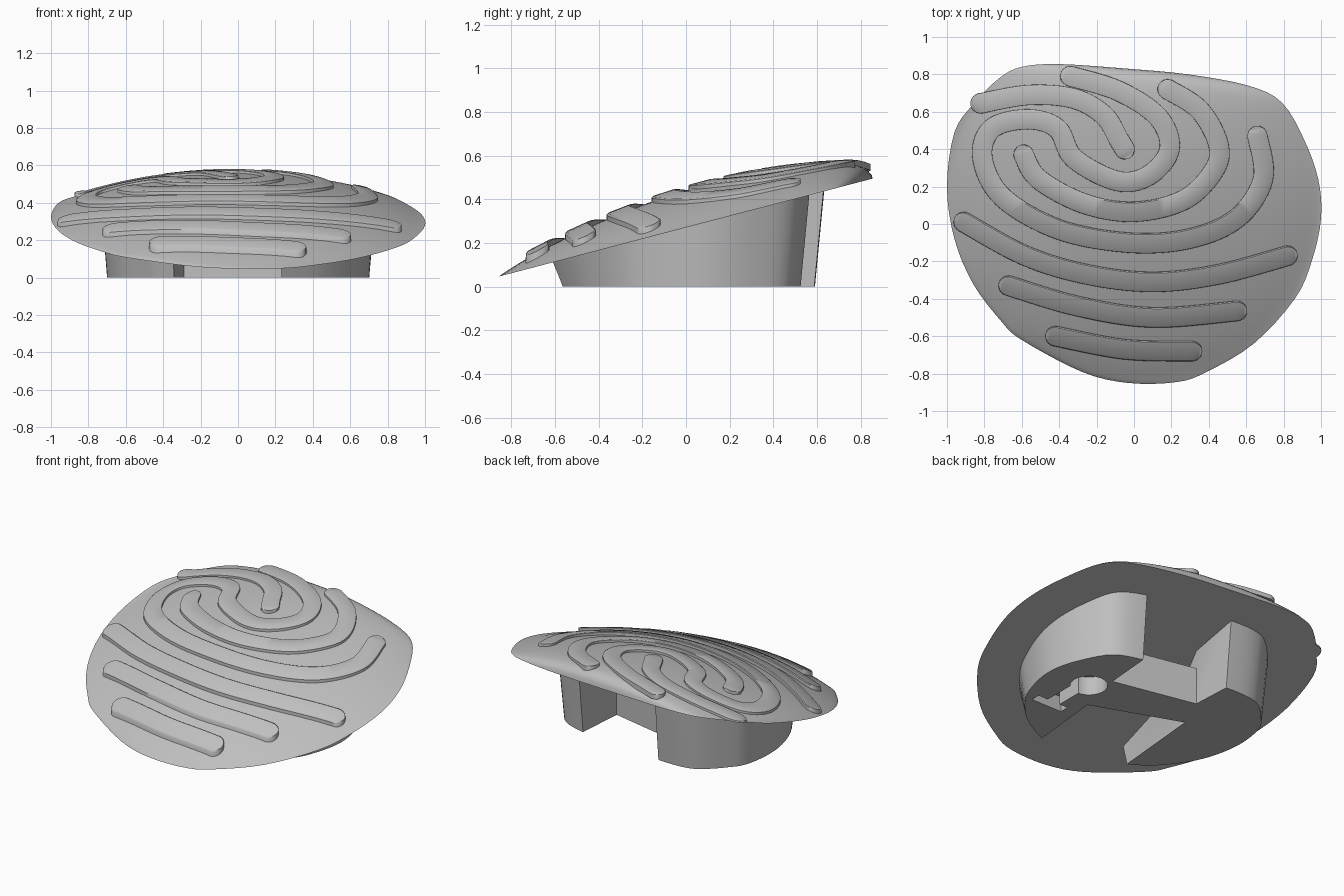
import bpy
import bmesh
import math
from mathutils import Vector

if "Cube" in bpy.data.objects:
    bpy.data.objects.remove(bpy.data.objects["Cube"])

grey = bpy.data.materials.new("plain_grey")
grey.use_nodes = True
grey.diffuse_color = (0.52, 0.52, 0.52, 1)
grey.node_tree.nodes["Principled BSDF"].inputs["Base Color"].default_value = grey.diffuse_color


def loft(name, rings):
    """Skin a list of equal rings and cap both ends."""
    bm = bmesh.new()
    rows = [[bm.verts.new(p) for p in ring] for ring in rings]
    count = len(rows[0])
    for low, high in zip(rows, rows[1:]):
        for i in range(count):
            j = (i + 1) % count
            bm.faces.new((low[i], low[j], high[j], high[i]))
    bm.faces.new(rows[0][::-1])
    bm.faces.new(rows[-1])
    bmesh.ops.remove_doubles(bm, verts=bm.verts, dist=0.0005)
    bmesh.ops.recalc_face_normals(bm, faces=bm.faces)
    mesh = bpy.data.meshes.new(name)
    bm.to_mesh(mesh)
    bm.free()
    obj = bpy.data.objects.new(name, mesh)
    bpy.context.collection.objects.link(obj)
    mesh.materials.append(grey)
    return obj


def smooth(obj, degrees):
    bpy.ops.object.select_all(action="DESELECT")
    obj.select_set(True)
    bpy.context.view_layer.objects.active = obj
    bpy.ops.object.shade_smooth_by_angle(angle=math.radians(degrees))


def spline(points, steps, closed=False):
    """Smooth curve through flat points."""
    pts = [Vector(p) for p in points]
    n = len(pts)
    if closed:
        def get(i):
            return pts[i % n]
    else:
        def get(i):
            return pts[max(0, min(n - 1, i))]
    result = []
    for i in range(n if closed else n - 1):
        a, b, c, d = (get(i + k) for k in (-1, 0, 1, 2))
        for s in range(steps):
            t = s / steps
            result.append(b + (c - a) * t / 2 + (a * 2 - b * 5 + c * 4 - d) * t * t / 2
                          + (b * 3 - a - c * 3 + d) * t ** 3 / 2)
    return result if closed else result + [pts[-1]]


def under(y):
    """Height of the tilted flat underside."""
    return 0.271 + 0.262 * y


def dome(x, y):
    """Height of the domed top above the underside."""
    return max(0, 0.172 * (1 - x * x - (y - 0.11) ** 2))


# Shared outline of the pad and its foot
outline = spline([
    (-1, 0.2), (-0.96, -0.08), (-0.86, -0.32), (-0.71, -0.52), (-0.6, -0.62),
    (-0.28, -0.79), (-0.03, -0.85), (0.23, -0.845), (0.39, -0.79), (0.64, -0.64),
    (0.86, -0.4), (0.95, -0.2), (1, 0.03), (0.985, 0.24), (0.91, 0.45),
    (0.79, 0.65), (0.61, 0.74), (0.29, 0.8), (-0.03, 0.83), (-0.4, 0.855),
    (-0.6, 0.84), (-0.72, 0.78), (-0.86, 0.64), (-0.96, 0.49)], 4, True)

# Domed pad with a soft back edge
centre = Vector((0, 0.12))
levels = [1, 0.993, 0.98, 0.96, 0.93] + [0.9 - 0.08 * i for i in range(11)] + [0.02]
pad_rings = []
for t in levels:
    ring = []
    for p in outline:
        q = centre + (p - centre) * t
        ring.append((q.x, q.y, under(q.y) + dome(q.x, q.y) * math.sqrt(1 - t ** 18)))
    pad_rings.append(ring)
smooth(loft("pad", pad_rings), 40)

# Raised winding ridges
paths = {
    "front_ridge": [(-0.42, -0.6), (-0.05, -0.67), (0.31, -0.68)],
    "second_ridge": [(-0.67, -0.33), (-0.3, -0.44), (0.1, -0.5), (0.55, -0.465)],
    "third_ridge": [(-0.91, 0.01), (-0.58, -0.17), (-0.25, -0.27), (0.1, -0.31),
                    (0.45, -0.27), (0.82, -0.17)],
    "winding_ridge": [(0.66, 0.47), (0.69, 0.24), (0.55, 0.03), (0.29, -0.08),
                      (-0.03, -0.1), (-0.4, -0.03), (-0.7, 0.14), (-0.81, 0.35),
                      (-0.76, 0.51), (-0.57, 0.56), (-0.41, 0.51), (-0.32, 0.35),
                      (-0.09, 0.23), (0.08, 0.26), (0.19, 0.4), (0.13, 0.57),
                      (-0.08, 0.71), (-0.34, 0.79)],
    "hook_ridge": [(-0.59, 0.37), (-0.51, 0.24), (-0.27, 0.11), (0, 0.065),
                   (0.27, 0.13), (0.43, 0.29), (0.45, 0.43), (0.35, 0.61), (0.18, 0.72)],
    "back_ridge": [(-0.82, 0.645), (-0.56, 0.69), (-0.32, 0.67), (-0.16, 0.58),
                   (-0.08, 0.45), (-0.05, 0.4)],
}
half = 0.055
section = [(-1, None), (-0.97, 0.8), (-0.85, 1), (0.85, 1), (0.97, 0.8), (1, None)]


def ridge(name, points):
    line = spline(points, 8)
    start = (line[0] - line[1]).normalized()
    end = (line[-1] - line[-2]).normalized()
    # Rounded ends: stations beyond each end with shrinking width
    turns = [math.radians(a) for a in (89, 75, 55, 35, 15)]
    stations = [(line[0] + start * half * math.sin(a), -start, math.cos(a)) for a in turns]
    for i, p in enumerate(line):
        ahead = line[min(i + 1, len(line) - 1)] - line[max(i - 1, 0)]
        stations.append((p, ahead.normalized(), 1))
    stations += [(line[-1] + end * half * math.sin(a), end, math.cos(a)) for a in turns[::-1]]
    rings = []
    for p, along, width in stations:
        side = Vector((-along.y, along.x))
        ring = []
        for offset, lift in section:
            q = p + side * offset * half * width
            rise = 0.022 - 0.012 * q.y
            z = under(q.y) + dome(q.x, q.y)
            z += rise * lift if lift else -min(0.02, dome(q.x, q.y))
            ring.append((q.x, q.y, z))
        rings.append(ring)
    smooth(loft(name, rings), 35)


for name, points in paths.items():
    ridge(name, points)

# Flared foot that meets the underside
foot = loft("foot", [
    [(p.x * 0.7, p.y * 0.69, 0) for p in outline],
    [(p.x * 0.725, p.y * 0.74, under(p.y * 0.74) + 0.004) for p in outline]])


def cut(name, corners, bottom, top):
    """Carve an upright prism out of the foot."""
    cutter = loft(name, [[(x, y, z) for x, y in corners] for z in (bottom, top)])
    cutter.hide_render = True
    cutter.hide_viewport = True
    mod = foot.modifiers.new(name, "BOOLEAN")
    mod.operation = "DIFFERENCE"
    mod.solver = "EXACT"
    mod.object = cutter


def box(left, right, front, back):
    return [(left, front), (right, front), (right, back), (left, back)]


# Front and back notches leave a low flat-topped web between two lobes
back_edge = [(0.4, 0.9), (0.345, 0.215), (-0.2, 0.33), (-0.23, 0.9)]
front_edge = [(0.2, -0.9), (0.28, -0.09), (-0.29, 0.12), (-0.38, -0.9)]
cut("back_notch_cutter", back_edge, -0.1, 1)
cut("front_notch_cutter", front_edge, -0.1, 1)
cut("web_top_cutter", back_edge[:2] + front_edge[1:3] + back_edge[2:], 0.24, 1)

# Keyhole pocket in the underside of the left lobe
turns = [math.tau * i / 24 for i in range(24)]
cut("pocket_cutter", [(0.42 + 0.11 * math.cos(a), 0.09 + 0.11 * math.sin(a)) for a in turns], -0.1, 0.12)
cut("slot_cutter", box(0.41, 0.5, -0.22, 0.09), -0.1, 0.11)
cut("cross_slot_cutter", box(0.35, 0.57, -0.25, -0.19), -0.1, 0.1)

# Bake the cuts, then shade and remove the cutters
bpy.context.view_layer.update()
depsgraph = bpy.context.evaluated_depsgraph_get()
carved = bpy.data.meshes.new_from_object(foot.evaluated_get(depsgraph))
cutters = [m.object for m in foot.modifiers]
foot.modifiers.clear()
foot.data = carved
for cutter in cutters:
    bpy.data.objects.remove(cutter)
smooth(foot, 30)
